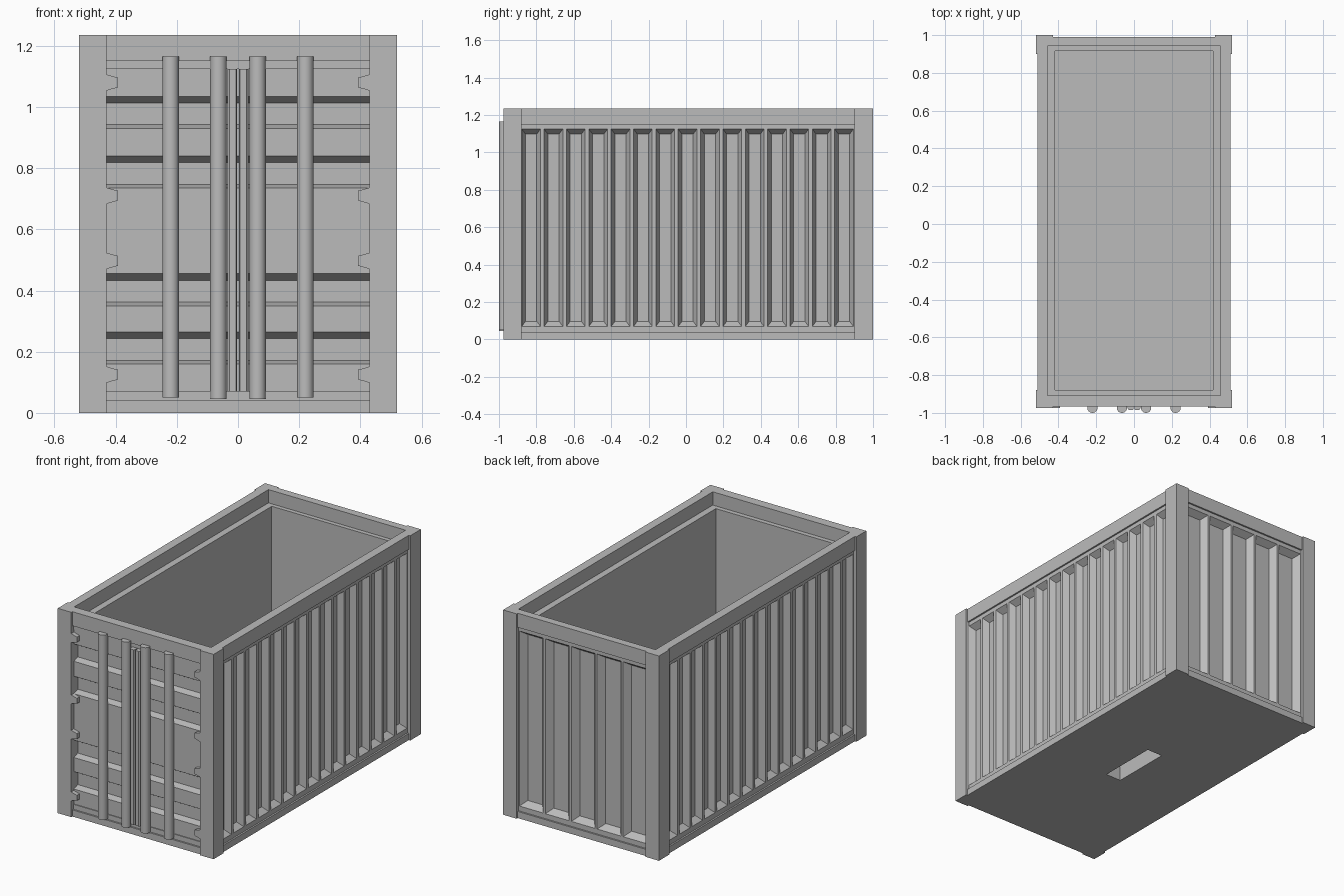
import bpy, bmesh, math

if "Cube" in bpy.data.objects:
    bpy.data.objects.remove(bpy.data.objects["Cube"])

grey = bpy.data.materials.new("plain grey")
grey.diffuse_color = (0.5, 0.5, 0.5, 1)
grey.use_nodes = True
grey.node_tree.nodes["Principled BSDF"].inputs["Base Color"].default_value = grey.diffuse_color


def finish(bm, name):
    bmesh.ops.recalc_face_normals(bm, faces=bm.faces[:])
    me = bpy.data.meshes.new(name)
    bm.to_mesh(me)
    bm.free()
    ob = bpy.data.objects.new(name, me)
    bpy.context.collection.objects.link(ob)
    me.materials.append(grey)
    return ob


def loft(bm, rings):
    """Closed solid through rings of points with equal counts."""
    vs = [[bm.verts.new(p) for p in r] for r in rings]
    n = len(vs[0])
    for a, b in zip(vs, vs[1:]):
        for i in range(n):
            j = (i + 1) % n
            bm.faces.new((a[i], a[j], b[j], b[i]))
    bm.faces.new(vs[0])
    bm.faces.new(vs[-1])


def add_box(bm, x0, x1, y0, y1, z0, z1):
    loft(bm, [[(x0, y0, z), (x1, y0, z), (x1, y1, z), (x0, y1, z)] for z in (z0, z1)])


def box(name, *ext):
    bm = bmesh.new()
    add_box(bm, *ext)
    return finish(bm, name)


def add_pocket(bm, place, u0, u1, v0, v1, su, sv0, sv1, depth):
    """Recess with sloped walls; place(u, v, d) maps to 3D, d going inwards."""
    def ring(a, b, c, e, d):
        return [place(a, c, d), place(b, c, d), place(b, e, d), place(a, e, d)]
    loft(bm, [ring(u0, u1, v0, v1, -0.004), ring(u0, u1, v0, v1, 0),
              ring(u0 + su, u1 - su, v0 + sv0, v1 - sv1, depth)])


def carve(ob, bm):
    cutter = finish(bm, "cutter")
    cutter.hide_render = True
    mod = ob.modifiers.new("carve", 'BOOLEAN')
    mod.operation = 'DIFFERENCE'
    mod.solver = 'EXACT'
    mod.object = cutter
    bpy.context.view_layer.objects.active = ob
    bpy.ops.object.modifier_apply(modifier=mod.name)
    bpy.data.objects.remove(cutter)


# hollow body with corrugated sides and back, and grooved doors
body = box("body_shell", -0.50, 0.50, -0.95, 0.98, 0.02, 1.155)
cut = bmesh.new()
add_box(cut, -0.417, 0.417, -0.88, 0.917, 0.14, 1.3)
add_box(cut, -0.052, 0.052, -0.185, 0.185, -0.1, 0.12)
for s in (-1, 1):
    for i in range(15):
        y = -0.878 + i * 0.1195
        add_pocket(cut, lambda u, v, d: (s * (0.50 - d), u, v),
                   y, y + 0.1, 0.07, 1.125, 0.02, 0.027, 0.027, 0.035)
for i in range(5):
    x = -0.425 + i * 0.173
    add_pocket(cut, lambda u, v, d: (u, 0.98 - d, v),
               x, x + 0.158, 0.07, 1.125, 0.03, 0.027, 0.027, 0.038)
for z in (0.16, 0.35, 0.735, 0.93):
    add_pocket(cut, lambda u, v, d: (u, -0.95 + d, v),
               -0.44, 0.44, z, z + 0.105, 0.0, 0.012, 0.022, 0.038)
carve(body, cut)

# bottom frame with the slot underneath
base = box("bottom_frame", -0.51, 0.51, -0.965, 0.99, 0, 0.04)
cut = bmesh.new()
add_box(cut, -0.052, 0.052, -0.185, 0.185, -0.1, 0.12)
carve(base, cut)

# corner posts, notched on the inside so the rim stays square
for sx, side in ((-1, "left"), (1, "right")):
    for end, yo, yr, yi in (("front", -0.975, -0.908, -0.88), ("back", 1.0, 0.943, 0.90)):
        prof = [(0.52, yo), (0.43, yo), (0.43, yr), (0.457, yr), (0.457, yi), (0.52, yi)]
        bm = bmesh.new()
        loft(bm, [[(sx * x, y, z) for x, y in prof] for z in (0, 1.235)])
        finish(bm, f"corner_post_{end}_{side}")
    # top side rails
    x0, x1 = sorted((sx * 0.457, sx * 0.51))
    box(f"top_rail_{side}", x0, x1, -0.88, 0.90, 1.15, 1.235)

# top end rails
box("top_rail_front", -0.43, 0.43, -0.965, -0.908, 1.15, 1.235)
box("top_rail_back", -0.43, 0.43, 0.943, 0.99, 1.15, 1.235)

# thin door frame strips above and below the doors
box("door_frame_top", -0.43, 0.43, -0.955, -0.92, 1.125, 1.152)
box("door_frame_bottom", -0.43, 0.43, -0.955, -0.92, 0.038, 0.07)

for sx, side in ((-1, "left"), (1, "right")):
    # hinge tabs flush with the posts
    for k, z in enumerate((0.125, 0.497, 0.71, 1.08)):
        prof = [(0.431, -0.027), (0.431, 0.027), (0.415, 0.022),
                (0.392, 0.016), (0.392, -0.016), (0.415, -0.022)]
        bm = bmesh.new()
        loft(bm, [[(sx * x, y, z + h) for x, h in prof] for y in (-0.975, -0.94)])
        finish(bm, f"hinge_{side}_{k + 1}")
    # door seals meeting in the middle, with chamfered fronts
    prof = [(0.003, -0.91), (0.003, -0.98), (0.006, -0.985),
            (0.027, -0.985), (0.035, -0.975), (0.035, -0.91)]
    bm = bmesh.new()
    loft(bm, [[(sx * x, y, z) for x, y in prof] for z in (0.07, 1.125)])
    finish(bm, f"door_seal_{side}")
    # round locking bars
    for x, z0, part in ((0.064, 0.045, "inner"), (0.22, 0.05, "outer")):
        bpy.ops.mesh.primitive_cylinder_add(
            vertices=32, radius=0.027, depth=1.165 - z0,
            location=(sx * x, -0.973, (1.165 + z0) / 2))
        bar = bpy.context.object
        bar.name = f"locking_bar_{part}_{side}"
        bar.data.materials.append(grey)
        bpy.ops.object.shade_smooth_by_angle(angle=math.radians(35))
